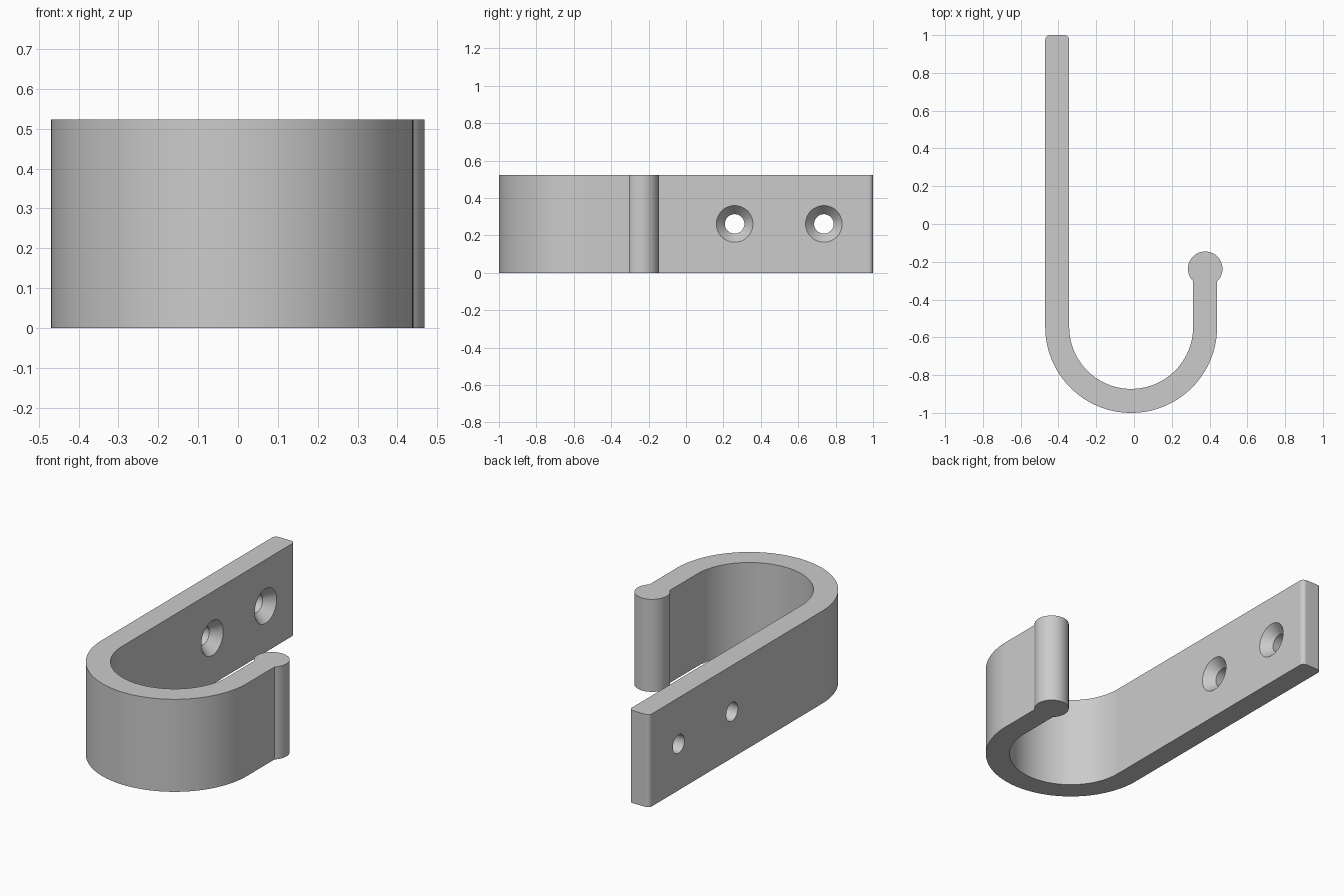
import bpy
import bmesh
from math import cos, sin, pi, asin, radians
from mathutils import Matrix, Vector

cube = bpy.data.objects.get("Cube")
if cube:
    bpy.data.objects.remove(cube, do_unlink=True)

HEIGHT = 0.523
BEND_X, BEND_Y = -0.015, -0.545      # centre of the U bend
OUTER, INNER = 0.455, 0.328          # bend radii
BEAD_X, BEAD_Y, BEAD_R = 0.377, -0.237, 0.0915
CORNER = 0.025
HOLES_Y = (0.26, 0.737)
HOLE_R, SINK_R, SINK_DEPTH = 0.052, 0.098, 0.055

grey = bpy.data.materials.new("plain grey")
grey.use_nodes = True
colour = (0.6, 0.6, 0.6, 1)
grey.diffuse_color = colour
grey.node_tree.nodes["Principled BSDF"].inputs["Base Color"].default_value = colour


def arc(cx, cy, r, start, end, steps):
    angles = [start + (end - start) * i / steps for i in range(steps + 1)]
    return [(cx + r * cos(a), cy + r * sin(a)) for a in angles]


def make_object(name, bm):
    bmesh.ops.recalc_face_normals(bm, faces=bm.faces)
    mesh = bpy.data.meshes.new(name)
    bm.to_mesh(mesh)
    bm.free()
    obj = bpy.data.objects.new(name, mesh)
    bpy.context.collection.objects.link(obj)
    mesh.materials.append(grey)
    return obj


# Hook outline: outer bend, beaded tip, inner bend, rounded plate end
left, inner_left = BEND_X - OUTER, BEND_X - INNER
right, inner_right = BEND_X + OUTER, BEND_X + INNER
neck_r = asin((right - BEAD_X) / BEAD_R)
neck_l = asin((BEAD_X - inner_right) / BEAD_R)
outline = arc(BEND_X, BEND_Y, OUTER, pi, 2 * pi, 64)
outline += arc(BEAD_X, BEAD_Y, BEAD_R, neck_r - pi / 2, 1.5 * pi - neck_l, 48)
outline += arc(BEND_X, BEND_Y, INNER, 2 * pi, pi, 64)
outline += arc(inner_left - CORNER, 1 - CORNER, CORNER, 0, pi / 2, 8)
outline += arc(left + CORNER, 1 - CORNER, CORNER, pi / 2, pi, 8)

bm = bmesh.new()
base = bm.faces.new([bm.verts.new((x, y, 0)) for x, y in outline])
walls = bmesh.ops.extrude_face_region(bm, geom=[base], use_keep_orig=True)
top = [v for v in walls["geom"] if isinstance(v, bmesh.types.BMVert)]
bmesh.ops.translate(bm, verts=top, vec=(0, 0, HEIGHT))
hook = make_object("hook", bm)


# Countersunk screw hole cutter: a turned profile along x
def screw_cutter(y):
    slope = (SINK_R - HOLE_R) / SINK_DEPTH
    extra = 0.02
    profile = [(left - extra, HOLE_R), (inner_left - SINK_DEPTH, HOLE_R),
               (inner_left + extra, SINK_R + slope * extra)]
    bm = bmesh.new()
    rings = [[bm.verts.new((x, y + r * cos(2 * pi * i / 48),
                            HEIGHT / 2 + r * sin(2 * pi * i / 48)))
              for i in range(48)] for x, r in profile]
    for a, b in zip(rings, rings[1:]):
        for i in range(48):
            j = (i + 1) % 48
            bm.faces.new((a[i], a[j], b[j], b[i]))
    bm.faces.new(rings[0])
    bm.faces.new(rings[-1])
    cutter = make_object("screw_hole_cutter", bm)
    cutter.hide_render = True
    return cutter


bpy.ops.object.select_all(action="DESELECT")
bpy.context.view_layer.objects.active = hook
hook.select_set(True)
for y in HOLES_Y:
    cutter = screw_cutter(y)
    cut = hook.modifiers.new("screw hole", "BOOLEAN")
    cut.operation = "DIFFERENCE"
    cut.solver = "EXACT"
    cut.object = cutter
    bpy.ops.object.modifier_apply(modifier=cut.name)
    bpy.data.objects.remove(cutter, do_unlink=True)

# Smooth bends with crisp rims and flat straight faces
bpy.ops.object.shade_smooth_by_angle(angle=radians(25))
weighted = hook.modifiers.new("flat faces", "WEIGHTED_NORMAL")
weighted.keep_sharp = True
